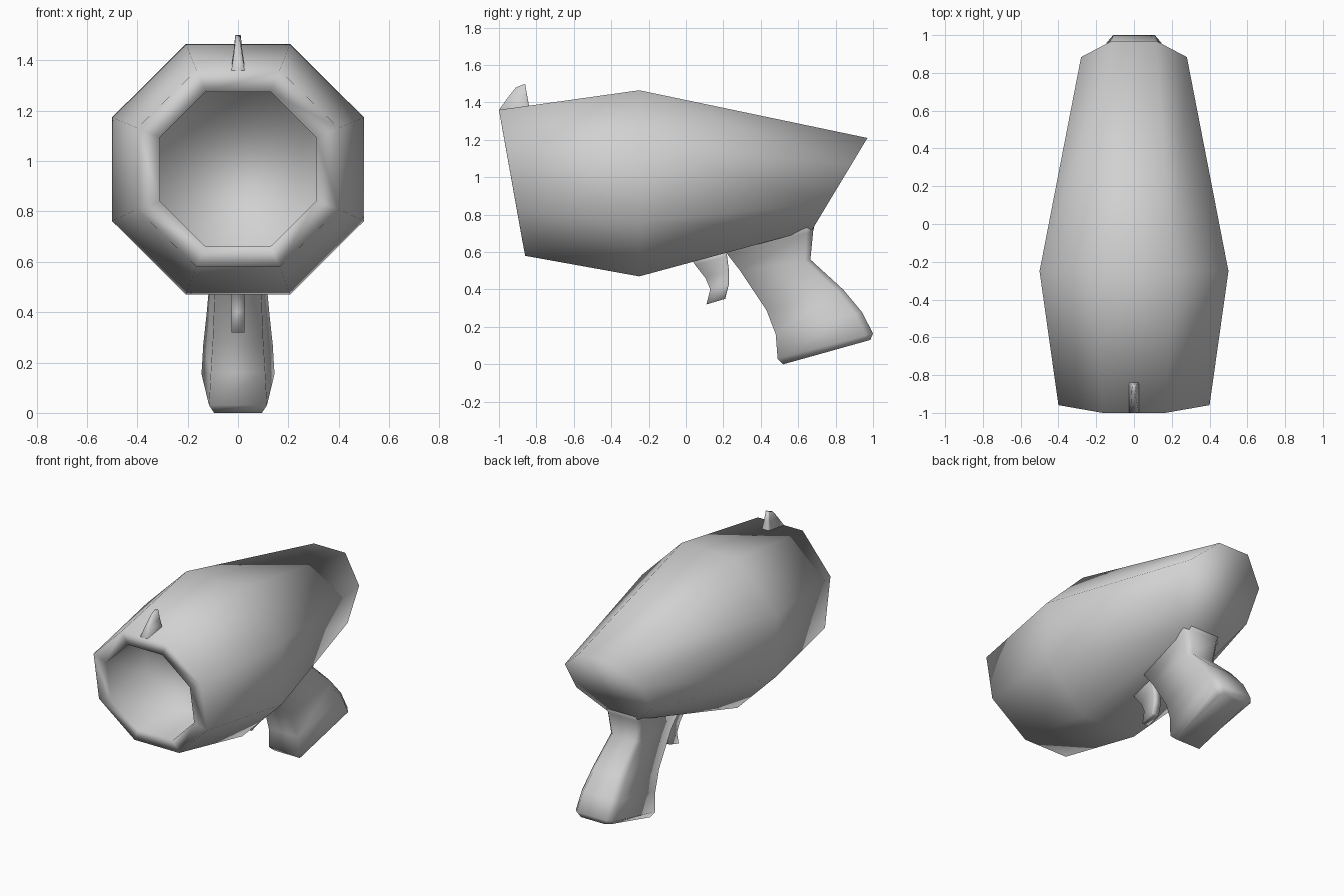
import bpy
import bmesh
from mathutils import Vector

cube = bpy.data.objects.get("Cube")
if cube:
    bpy.data.objects.remove(cube, do_unlink=True)

# Single plain grey
GREY = (0.64, 0.64, 0.64, 1)
grey = bpy.data.materials.new("plain grey")
grey.use_nodes = True
grey.diffuse_color = GREY
grey.node_tree.nodes["Principled BSDF"].inputs["Base Color"].default_value = GREY


def loft(name, rings):
    """Skin matching rings of points into a closed, smooth shaded solid."""
    bm = bmesh.new()
    loops = [[bm.verts.new(p) for p in ring] for ring in rings]
    for a, b in zip(loops, loops[1:]):
        n = len(a)
        for i in range(n):
            j = (i + 1) % n
            bm.faces.new((a[i], a[j], b[j], b[i]))
    bm.faces.new(loops[0])
    bm.faces.new(loops[-1])
    bmesh.ops.recalc_face_normals(bm, faces=bm.faces)
    for f in bm.faces:
        f.smooth = True
    mesh = bpy.data.meshes.new(name)
    bm.to_mesh(mesh)
    bm.free()
    mesh.materials.append(grey)
    obj = bpy.data.objects.new(name, mesh)
    bpy.context.collection.objects.link(obj)
    return obj


def octagon(top, bottom, half_width):
    """Tilted octagon between a top and a bottom (y, z) point."""
    a, b = Vector((0, *top)), Vector((0, *bottom))
    mid, up, side = (a + b) / 2, (a - b) / 2, Vector((half_width, 0, 0))
    k = 0.414
    corners = [(k, 1), (1, k), (1, -k), (k, -1), (-k, -1), (-1, -k), (-1, k), (-k, 1)]
    return [mid + side * u + up * v for u, v in corners]


def section(front, back, front_half, side_half, back_half, t=0.92):
    """Six sided slice from a front to a back (y, z) point."""
    f, b = Vector((0, *front)), Vector((0, *back))
    m = f.lerp(b, t)
    right = [f - Vector((front_half, 0, 0)), m - Vector((side_half, 0, 0)),
             b - Vector((back_half, 0, 0))]
    left = [Vector((-p.x, p.y, p.z)) for p in reversed(right)]
    return right + left


# Hollow octagonal body: bore end, bore lip, rim, widest ring, slanted rear
loft("body", [
    octagon((-0.585, 1.275), (-0.475, 0.66), 0.31),
    octagon((-0.985, 1.275), (-0.875, 0.66), 0.31),
    octagon((-1.0, 1.36), (-0.86, 0.58), 0.40),
    octagon((-0.25, 1.465), (-0.25, 0.47), 0.50),
    octagon((0.97, 1.21), (0.675, 0.72), 0.28),
])

# Grip, widening downwards, with a rounded off foot
loft("grip", [
    section((0.16, 0.68), (0.70, 0.80), 0.13, 0.16, 0.13),
    section((0.22, 0.59), (0.68, 0.71), 0.10, 0.13, 0.10),
    section((0.29, 0.50), (0.665, 0.56), 0.092, 0.11, 0.08),
    section((0.43, 0.29), (0.84, 0.40), 0.10, 0.125, 0.09),
    section((0.48, 0.16), (0.94, 0.28), 0.108, 0.138, 0.105),
    section((0.49, 0.03), (1.0, 0.165), 0.115, 0.145, 0.11),
    section((0.52, 0.0), (0.985, 0.13), 0.095, 0.105, 0.09),
])

# Curved trigger
loft("trigger", [
    section((0.02, 0.58), (0.22, 0.62), 0.036, 0.036, 0.036),
    section((0.05, 0.53), (0.22, 0.58), 0.034, 0.034, 0.034),
    section((0.105, 0.46), (0.23, 0.50), 0.028, 0.028, 0.028),
    section((0.13, 0.40), (0.23, 0.43), 0.026, 0.026, 0.026),
    section((0.11, 0.32), (0.21, 0.35), 0.025, 0.025, 0.025),
])

# Small sight fin on the muzzle
loft("sight", [
    section((-0.985, 1.33), (-0.835, 1.34), 0.03, 0.03, 0.025),
    section((-0.998, 1.362), (-0.84, 1.385), 0.026, 0.026, 0.024),
    section((-0.95, 1.43), (-0.85, 1.44), 0.016, 0.017, 0.016),
    section((-0.91, 1.48), (-0.86, 1.50), 0.008, 0.011, 0.01),
])
